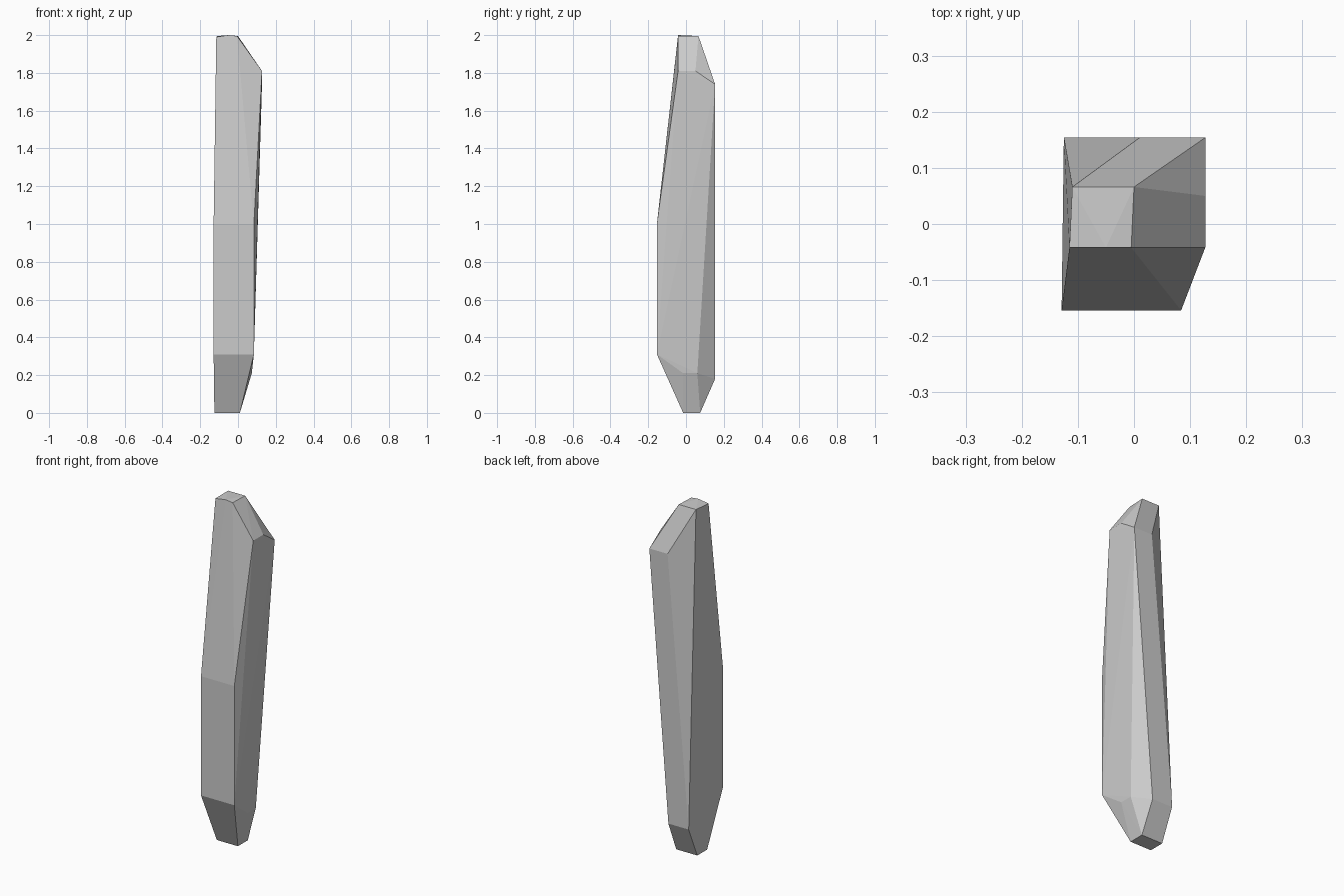
import bpy, bmesh

if "Cube" in bpy.data.objects:
    bpy.data.objects.remove(bpy.data.objects["Cube"])

# corner points of the chiselled stone, grouped by region
top = [(-0.115, -0.042, 1.99), (-0.05, -0.042, 2.0), (-0.005, -0.042, 1.995),
       (0.0, 0.066, 1.995), (-0.11, 0.066, 1.995)]
shoulder = [(0.127, -0.042, 1.81), (0.127, 0.05, 1.81),
            (0.127, 0.154, 1.74), (0.01, 0.154, 1.74)]
front = [(x, -0.154, z) for z in (1.0, 0.31) for x in (-0.129, 0.084)]
back_low = [(-0.125, 0.154, 0.18), (0.005, 0.154, 0.18)]
right_low = [(0.073, -0.015, 0.21), (0.072, 0.06, 0.21)]
base = [(x, y, 0) for x in (-0.125, 0.01) for y in (-0.015, 0.075)]

# wrap the corners in a convex faceted body
bm = bmesh.new()
for p in top + shoulder + front + back_low + right_low + base:
    bm.verts.new(p)
res = bmesh.ops.convex_hull(bm, input=bm.verts[:])
loose = [v for v in bm.verts if not v.link_faces]
bmesh.ops.delete(bm, geom=loose, context='VERTS')
bmesh.ops.dissolve_limit(bm, angle_limit=0.01, verts=bm.verts[:], edges=bm.edges[:])
bmesh.ops.recalc_face_normals(bm, faces=bm.faces[:])

mesh = bpy.data.meshes.new("stone_pillar")
bm.to_mesh(mesh)
bm.free()
obj = bpy.data.objects.new("stone_pillar", mesh)
bpy.context.collection.objects.link(obj)
